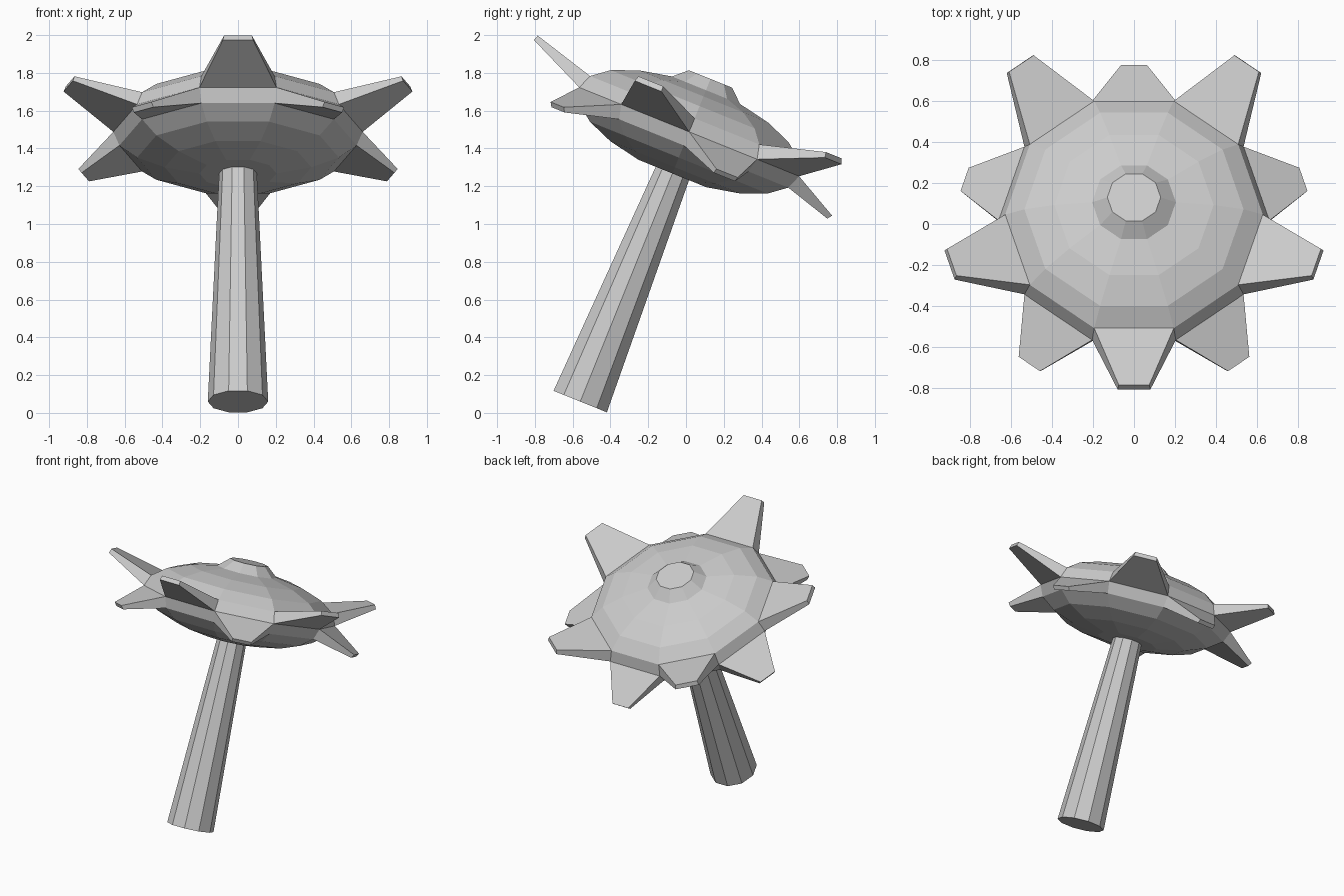
import bpy, bmesh
from math import sin, cos, pi, radians

if "Cube" in bpy.data.objects:
    bpy.data.objects.remove(bpy.data.objects["Cube"])

SIDES = 10
R, H, MID = 0.66, 0.25, 1.54          # flattened globe: radius, half height, centre
TILT = radians(-22)
BASE = (0, -0.56, 0.06)


def lathe(bm, profile, cap_start=False, cap_end=False, skip=()):
    """Spin (radius, height) points into rings; skipped (band, side) faces are left open."""
    rings = [[bm.verts.new((r * cos(2 * pi * k / SIDES), r * sin(2 * pi * k / SIDES), z))
              for k in range(SIDES)] for r, z in profile]
    for i in range(len(rings) - 1):
        for k in range(SIDES):
            if (i, k) not in skip:
                n = (k + 1) % SIDES
                bm.faces.new((rings[i][k], rings[i][n], rings[i + 1][n], rings[i + 1][k]))
    if cap_start:
        bm.faces.new(rings[0][::-1])
    if cap_end:
        bm.faces.new(rings[-1])
    return rings


def finish(bm, name):
    bmesh.ops.recalc_face_normals(bm, faces=bm.faces)
    mesh = bpy.data.meshes.new(name)
    bm.to_mesh(mesh)
    bm.free()
    obj = bpy.data.objects.new(name, mesh)
    obj.location = BASE
    obj.rotation_euler = (TILT, 0, 0)
    bpy.context.collection.objects.link(obj)
    return obj


# handle: tapered shaft, closed at the foot
bm = bmesh.new()
lathe(bm, [(0.16, 0), (0.10, MID - 0.951 * H)], cap_start=True)
finish(bm, "handle")

# head: flattened globe with a small top knob
profile = [(0.10, MID - 0.951 * H)]
profile += [(R * cos(radians(a)), MID + H * sin(radians(a))) for a in range(-72, 73, 18)]
profile += [(0.13, 1.842)]
LOW, HIGH = 4, 5                       # bands just below and above the equator
# sides alternate between upward and downward spikes; the front one (side 7) points up
bands = [HIGH if k % 2 else LOW for k in range(SIDES)]
bm = bmesh.new()
rings = lathe(bm, profile, cap_end=True, skip={(b, k) for k, b in enumerate(bands)})

# spikes: tapered blocks grown out of the open rim faces
# tip given as lower and upper edge: (distance out, height, half width)
TIPS = {HIGH: ((0.945, 1.683, 0.08), (0.934, 1.712, 0.074)),
        LOW: ((0.85, 1.388, 0.064), (0.868, 1.412, 0.064))}
for k, b in enumerate(bands):
    n = (k + 1) % SIDES
    a = 2 * pi * (k + 0.5) / SIDES

    def tip(edge, side):
        d, z, w = edge
        w *= side
        return bm.verts.new((d * cos(a) - w * sin(a), d * sin(a) + w * cos(a), z))

    lo, up = TIPS[b]
    root = [rings[b][k], rings[b][n], rings[b + 1][n], rings[b + 1][k]]
    end = [tip(lo, -1), tip(lo, 1), tip(up, 1), tip(up, -1)]
    for i in range(4):
        j = (i + 1) % 4
        bm.faces.new((root[i], root[j], end[j], end[i]))
    bm.faces.new(end)
finish(bm, "spiked_head")
